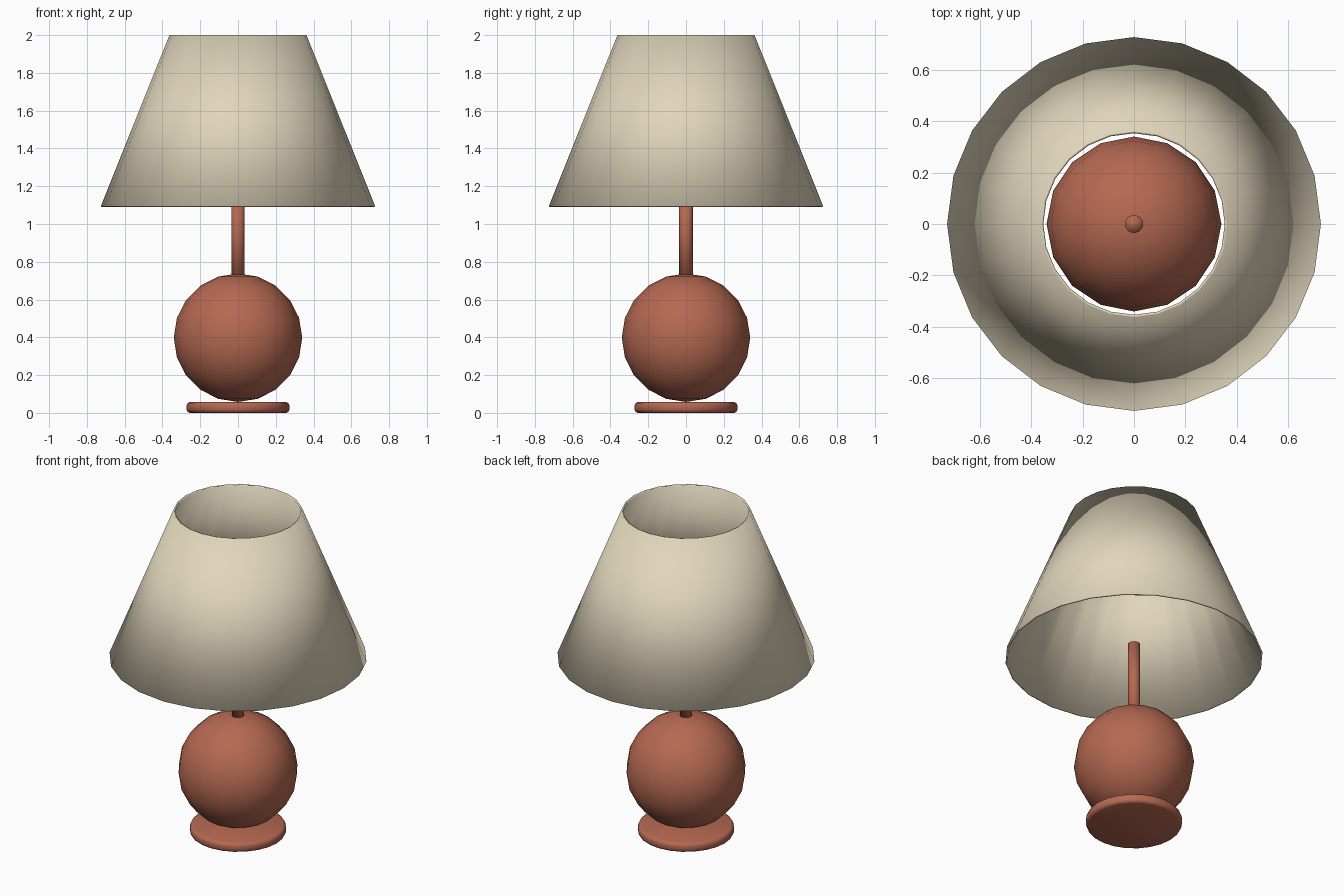
import bpy, bmesh, math

cube = bpy.data.objects.get("Cube")
if cube:
    bpy.data.objects.remove(cube, do_unlink=True)


def make_material(name, rgb):
    mat = bpy.data.materials.new(name)
    mat.use_nodes = True
    colour = (*rgb, 1.0)
    mat.diffuse_color = colour
    mat.node_tree.nodes["Principled BSDF"].inputs["Base Color"].default_value = colour
    return mat


terracotta = make_material("terracotta", (0.46, 0.14, 0.083))
linen = make_material("linen", (0.75, 0.67, 0.50))


def finish(name, bm, mat):
    """Turn a bmesh into a smooth-shaded object."""
    bmesh.ops.recalc_face_normals(bm, faces=bm.faces)
    for face in bm.faces:
        face.smooth = True
    mesh = bpy.data.meshes.new(name)
    bm.to_mesh(mesh)
    bm.free()
    mesh.materials.append(mat)
    obj = bpy.data.objects.new(name, mesh)
    bpy.context.collection.objects.link(obj)
    return obj


def cylinder(name, radius, bottom, top, sides, mat, bevel=0.0):
    bm = bmesh.new()
    bmesh.ops.create_cone(bm, cap_ends=True, segments=sides, radius1=radius,
                          radius2=radius, depth=top - bottom)
    bmesh.ops.translate(bm, verts=bm.verts, vec=(0, 0, (bottom + top) / 2))
    if bevel:
        rims = [e for e in bm.edges if abs(e.verts[0].co.z - e.verts[1].co.z) < 1e-5]
        bmesh.ops.bevel(bm, geom=rims, offset=bevel, segments=2, profile=0.5,
                        affect='EDGES')
    return finish(name, bm, mat)


def lathe_ring(name, profile, sides, mat):
    """Revolve a closed (radius, height) profile around z."""
    bm = bmesh.new()
    rings = []
    for i in range(sides):
        a = math.tau * i / sides
        rings.append([bm.verts.new((r * math.cos(a), r * math.sin(a), z))
                      for r, z in profile])
    n = len(profile)
    for i in range(sides):
        here, there = rings[i], rings[(i + 1) % sides]
        for j in range(n):
            k = (j + 1) % n
            bm.faces.new((here[j], there[j], there[k], here[k]))
    return finish(name, bm, mat)


# Foot: thin disc with rounded rims
cylinder("base", 0.272, 0.0, 0.057, 24, terracotta, bevel=0.018)

# Round body
bm = bmesh.new()
bmesh.ops.create_uvsphere(bm, u_segments=16, v_segments=10, radius=0.34)
bmesh.ops.translate(bm, verts=bm.verts, vec=(0, 0, 0.398))
finish("body", bm, terracotta)

# Stem rising into the shade
cylinder("stem", 0.036, 0.70, 1.18, 10, terracotta)

# Open conical shade with a thin wall
lathe_ring("shade", [(0.727, 1.093), (0.363, 2.0), (0.353, 1.996), (0.717, 1.089)],
           24, linen)
